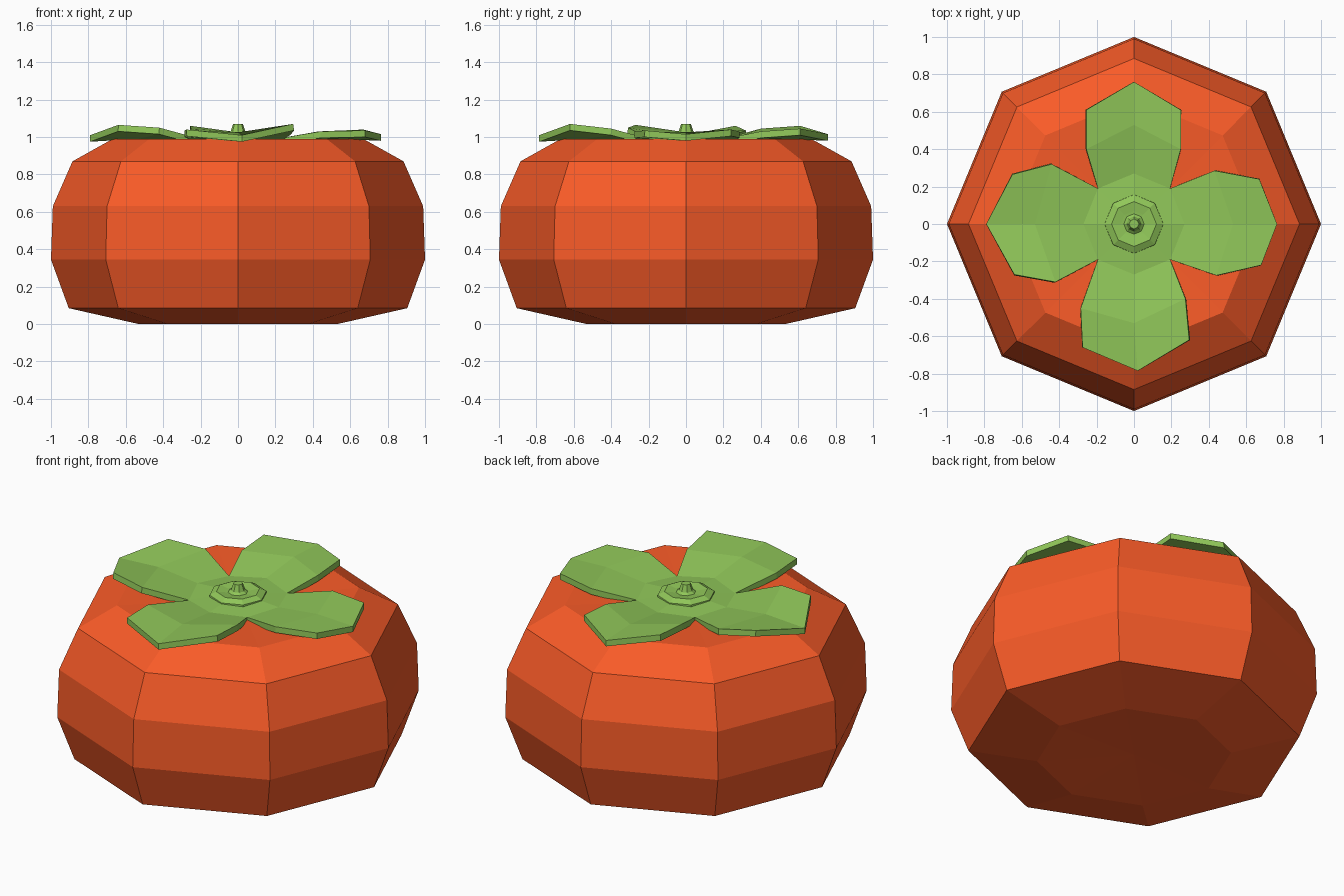
import bpy, bmesh, math
from math import cos, sin, pi

if "Cube" in bpy.data.objects:
    bpy.data.objects.remove(bpy.data.objects["Cube"])


def material(name, color):
    m = bpy.data.materials.new(name)
    m.diffuse_color = (*color, 1)
    m.use_nodes = True
    m.node_tree.nodes["Principled BSDF"].inputs["Base Color"].default_value = m.diffuse_color
    return m


def finish(name, bm, mat):
    bmesh.ops.recalc_face_normals(bm, faces=bm.faces)
    mesh = bpy.data.meshes.new(name)
    bm.to_mesh(mesh)
    bm.free()
    mesh.materials.append(mat)
    ob = bpy.data.objects.new(name, mesh)
    bpy.context.collection.objects.link(ob)
    return ob


def lathe(name, profile, mat, n=8, turn=0.0):
    """Faceted solid of revolution; a zero radius closes an end."""
    bm = bmesh.new()
    rings = []
    for r, z in profile:
        if r == 0:
            rings.append([bm.verts.new((0, 0, z))] * n)
        else:
            rings.append([bm.verts.new((r * cos(2 * pi * i / n + turn),
                                        r * sin(2 * pi * i / n + turn), z)) for i in range(n)])
    for a, b in zip(rings, rings[1:]):
        for i in range(n):
            j = (i + 1) % n
            bm.faces.new(list(dict.fromkeys((a[i], a[j], b[j], b[i]))))
    return finish(name, bm, mat)


orange = material("orange_skin", (0.95, 0.105, 0.021))
green = material("leaf_green", (0.28, 0.57, 0.10))

# Fruit body with slightly dimpled top and bottom
lathe("fruit_body", [(0, 0.015), (0.53, 0.0), (0.905, 0.085), (1.0, 0.345), (0.99, 0.63),
                     (0.885, 0.87), (0.67, 0.99), (0.30, 0.975), (0, 0.95)], orange)

# Four-lobed leaf crown: each lobe lists (outward, sideways, height)
# as right mid, right outer, tip, left outer, left mid
lobes = [
    [(0.44, -0.275, 1.03), (0.68, -0.22, 1.035), (0.765, 0, 1.015), (0.67, 0.24, 1.04), (0.43, 0.285, 1.03)],
    [(0.40, -0.25, 1.03), (0.61, -0.25, 1.045), (0.76, 0, 1.015), (0.61, 0.255, 1.06), (0.40, 0.255, 1.045)],
    [(0.44, -0.32, 1.035), (0.65, -0.265, 1.06), (0.79, 0, 1.01), (0.64, 0.27, 1.065), (0.42, 0.31, 1.05)],
    [(0.45, -0.285, 1.035), (0.66, -0.275, 1.04), (0.785, 0.02, 1.01), (0.62, 0.295, 1.07), (0.40, 0.275, 1.045)],
]
bm = bmesh.new()
hub = bm.verts.new((0, 0, 1.015))
notches = [bm.verts.new((sx * 0.193, sy * 0.19, 0.988))
           for sx, sy in ((1, -1), (1, 1), (-1, 1), (-1, -1))]
for k, lobe in enumerate(lobes):
    c, s = round(cos(k * pi / 2)), round(sin(k * pi / 2))

    def point(u, v, z):
        return bm.verts.new((c * u - s * v, s * u + c * v, z))

    rm, ro, tip, lo, lm = [point(*p) for p in lobe]
    inner, mid = point(0.27, 0, 0.997), point(0.53, 0, 1.025)
    right, left = notches[k], notches[(k + 1) % 4]
    for f in ((hub, right, inner), (hub, inner, left),
              (right, rm, mid, inner), (inner, mid, lm, left),
              (rm, ro, tip, mid), (mid, tip, lo, lm)):
        bm.faces.new(f)
crown = finish("leaf_crown", bm, green)
if crown.data.polygons[0].normal.z < 0:
    crown.data.flip_normals()
solid = crown.modifiers.new("thickness", "SOLIDIFY")
solid.thickness = 0.035
solid.offset = -1

# Raised collar and tapered stem
lathe("stem_collar", [(0, 0.98), (0.16, 0.98), (0.157, 1.01), (0.12, 1.028),
                      (0.07, 1.02), (0, 1.012)], green)
lathe("stem", [(0, 1.0), (0.065, 1.01), (0.04, 1.03), (0.026, 1.07), (0, 1.07)], green)
